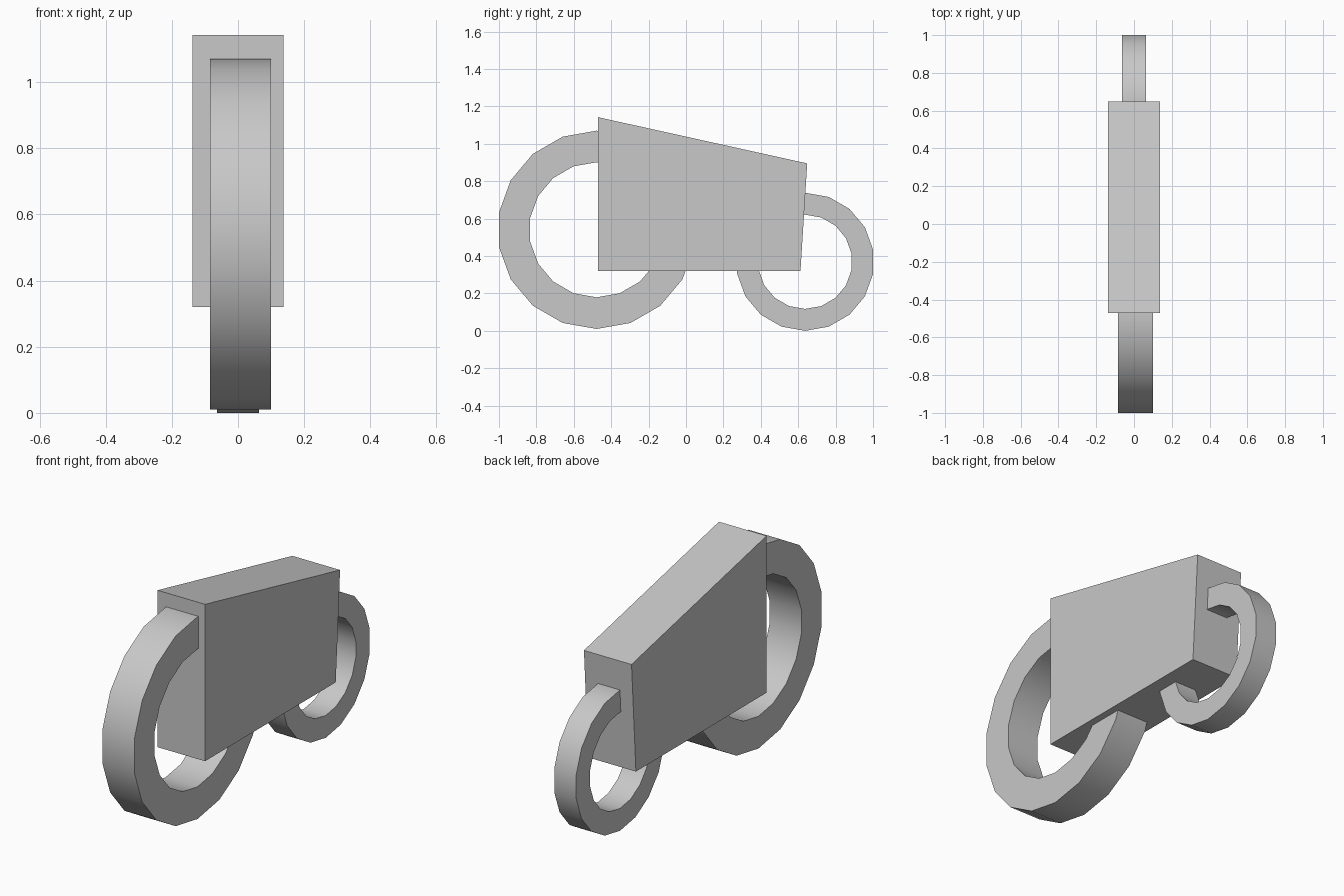
import bpy
import math

cube = bpy.data.objects.get("Cube")
if cube:
    bpy.data.objects.remove(cube, do_unlink=True)

# Single plain grey
grey = bpy.data.materials.new("plain grey")
grey.use_nodes = True
grey.diffuse_color = (0.58, 0.58, 0.58, 1)
grey.node_tree.nodes["Principled BSDF"].inputs["Base Color"].default_value = (0.58, 0.58, 0.58, 1)


def make_object(name, verts, faces):
    mesh = bpy.data.meshes.new(name)
    mesh.from_pydata(verts, [], faces)
    mesh.materials.append(grey)
    obj = bpy.data.objects.new(name, mesh)
    bpy.context.collection.objects.link(obj)
    return obj


def make_body(name, profile, left, right):
    """Extrude a side profile (y, z) across x."""
    n = len(profile)
    verts = [(x, y, z) for x in (right, left) for y, z in profile]
    faces = [tuple(reversed(range(n))), tuple(range(n, 2 * n))]
    faces += [(i, (i + 1) % n, (i + 1) % n + n, i + n) for i in range(n)]
    return make_object(name, verts, faces)


def make_wheel(name, y, z, outer, inner, right, left, sides=18):
    """Sweep a rectangular rim section around the axle."""
    section = [(right, outer), (left, outer), (left, inner), (right, inner)]
    verts, faces = [], []
    for i in range(sides):
        a = math.tau * i / sides
        verts += [(x, y + r * math.sin(a), z - r * math.cos(a)) for x, r in section]
        j = (i + 1) % sides
        for k in range(4):
            m = (k + 1) % 4
            faces.append((4 * i + k, 4 * j + k, 4 * j + m, 4 * i + m))
    obj = make_object(name, verts, faces)
    # Smooth treads with crisp rim edges
    bpy.ops.object.select_all(action='DESELECT')
    obj.select_set(True)
    bpy.context.view_layer.objects.active = obj
    bpy.ops.object.shade_smooth_by_angle(angle=math.radians(30))
    return obj


# Wedge-shaped body
make_body("body", [(-0.47, 0.32), (0.612, 0.32), (0.648, 0.895), (-0.47, 1.142)],
          left=0.138, right=-0.138)

# Large front wheel and small rear wheel
make_wheel("front_wheel", -0.478, 0.54, 0.53, 0.361, -0.085, 0.1)
make_wheel("rear_wheel", 0.637, 0.369, 0.369, 0.252, -0.064, 0.063)

# Outward normals throughout
import bmesh
for name in ("body", "front_wheel", "rear_wheel"):
    mesh = bpy.data.objects[name].data
    bm = bmesh.new()
    bm.from_mesh(mesh)
    bmesh.ops.recalc_face_normals(bm, faces=bm.faces)
    bm.to_mesh(mesh)
    bm.free()
